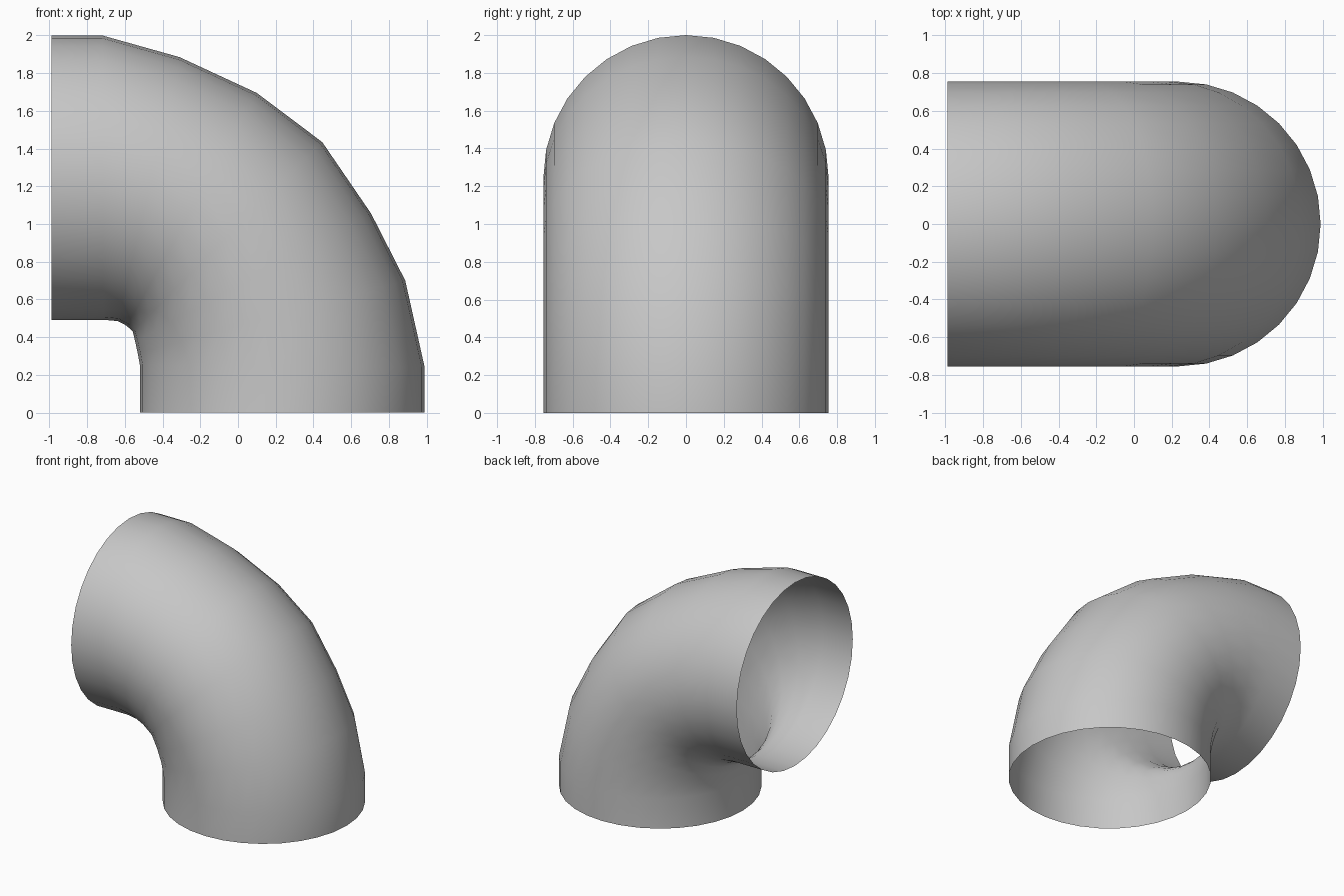
import bpy
import bmesh
import math
from mathutils import Vector

SIDES = 32
HALF_WIDTH = 0.755

default_cube = bpy.data.objects.get("Cube")
if default_cube:
    bpy.data.objects.remove(default_cube, do_unlink=True)


def make_material(name, colour):
    material = bpy.data.materials.new(name)
    material.use_nodes = True
    material.diffuse_color = colour
    for node in material.node_tree.nodes:
        if node.type == 'BSDF_PRINCIPLED':
            node.inputs["Base Color"].default_value = colour
    return material


def add_ring(bm, outer, inner):
    """One cross-section, spanning from the outside to the inside of the bend."""
    outer = Vector((outer[0], 0, outer[1]))
    inner = Vector((inner[0], 0, inner[1]))
    centre = (outer + inner) / 2
    reach = (outer - inner) / 2
    across = Vector((0, HALF_WIDTH, 0))
    ring = []
    for i in range(SIDES):
        angle = math.tau * i / SIDES
        ring.append(bm.verts.new(centre + reach * math.cos(angle) + across * math.sin(angle)))
    return ring


def bridge(bm, lower, upper):
    """Wall of quads between two neighbouring cross-sections."""
    for i in range(SIDES):
        j = (i + 1) % SIDES
        bm.faces.new((lower[i], lower[j], upper[j], upper[i]))


# Outside and inside points of the bend, from the floor opening to the side opening
sections = [
    ((0.99, 0), (-0.52, 0)),
    ((0.99, 0.24), (-0.52, 0.25)),
    ((0.887, 0.70), (-0.532, 0.315)),
    ((0.706, 1.055), (-0.545, 0.375)),
    ((0.447, 1.434), (-0.558, 0.429)),
    ((0.10, 1.695), (-0.59, 0.46)),
    ((-0.31, 1.885), (-0.637, 0.485)),
    ((-0.72, 2), (-0.715, 0.492)),
    ((-0.99, 2), (-0.99, 0.492)),
]

# Open elbow pipe
bm = bmesh.new()
rings = [add_ring(bm, outer, inner) for outer, inner in sections]
for lower, upper in zip(rings, rings[1:]):
    bridge(bm, lower, upper)
for face in bm.faces:
    face.smooth = True
mesh = bpy.data.meshes.new("elbow_pipe")
bm.to_mesh(mesh)
bm.free()

elbow_pipe = bpy.data.objects.new("elbow_pipe", mesh)
bpy.context.collection.objects.link(elbow_pipe)
mesh.materials.append(make_material("light_grey", (0.57, 0.57, 0.57, 1)))
